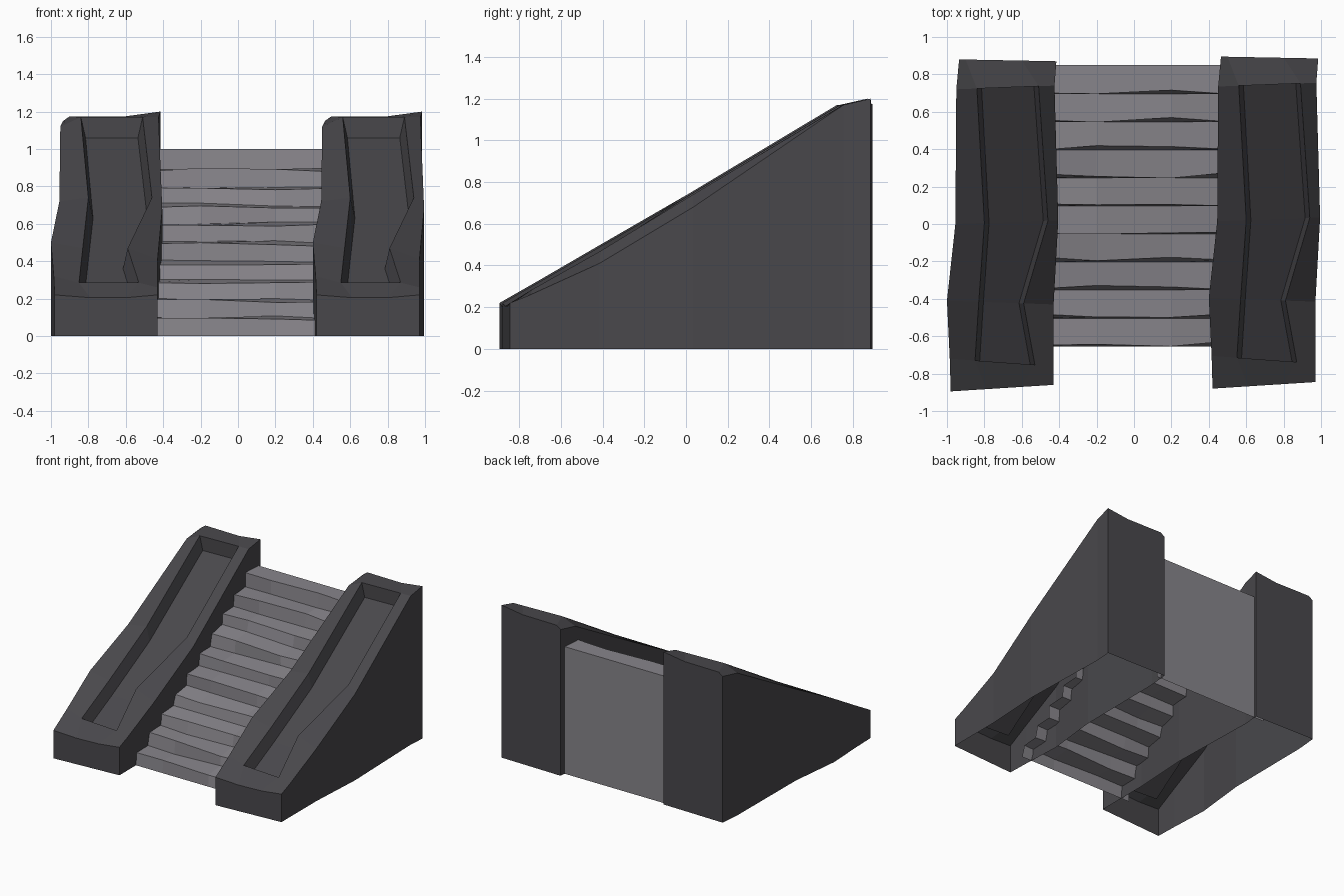
import bpy, bmesh, random

cube = bpy.data.objects.get("Cube")
if cube:
    bpy.data.objects.remove(cube)
random.seed(4)


def material(name, rgb):
    m = bpy.data.materials.new(name)
    m.use_nodes = True
    m.diffuse_color = (*rgb, 1)
    m.node_tree.nodes["Principled BSDF"].inputs["Base Color"].default_value = (*rgb, 1)
    return m


def finish(bm, name, mat, location=(0, 0, 0)):
    mesh = bpy.data.meshes.new(name)
    bm.to_mesh(mesh)
    bm.free()
    mesh.materials.append(mat)
    ob = bpy.data.objects.new(name, mesh)
    ob.location = location
    bpy.context.collection.objects.link(ob)
    return ob


def bridge(bm, row, nxt):
    """Join two equally long rows of vertices with quads."""
    for k in range(len(row) - 1):
        bm.faces.new((row[k], row[k + 1], nxt[k + 1], nxt[k]))


dark_stone = material("dark stone", (0.066, 0.064, 0.071))
light_stone = material("light stone", (0.245, 0.235, 0.258))

# Sloping side wall with a sunken trough, open underneath.
# Station: left y, right y, outer x pair, trough x pair, left z, right z, trough rim z
STATIONS = [
    (-0.895, -0.86, -0.98, -0.43, -0.79, -0.6, 0.22, 0.22, 0.205),
    (-0.72, -0.76, -0.985, -0.43, -0.85, -0.53, 0.32, 0.26, 0.285),
    (-0.41, -0.43, -1.0, -0.43, -0.83, -0.59, 0.5, 0.41, 0.47),
    (0.0, 0.02, -0.955, -0.405, -0.8, -0.46, 0.72, 0.68, 0.74),
    (0.72, 0.74, -0.95, -0.425, -0.84, -0.51, 1.12, 1.17, 1.17),
    (0.88, 0.87, -0.935, -0.415, -0.9, -0.6, 1.15, 1.2, 1.175),
]
TROUGH_DEPTH = 0.11
FLOOR_INSET = 0.025


def side_wall(name, location):
    bm = bmesh.new()
    rows = []
    for yl, yr, xl, xr, il, ir, zl, zr, zi in STATIONS:
        def point(x, z):
            t = (x - xl) / (xr - xl)
            return bm.verts.new((x, yl + t * (yr - yl), z))
        row = [point(xl, 0), point(xl, zl), point(il, zi)]
        if 0 < len(rows) < len(STATIONS) - 1:
            row += [point(il + FLOOR_INSET, zi - TROUGH_DEPTH),
                    point(ir - FLOOR_INSET, zi - TROUGH_DEPTH)]
        row += [point(ir, zi), point(xr, zr), point(xr, 0)]
        rows.append(row)
    rims = [r[:3] + r[-3:] for r in rows]
    bridge(bm, rims[0], rims[1])
    for a, b in zip(rows[1:-2], rows[2:-1]):
        bridge(bm, a, b)
    bridge(bm, rims[-2], rims[-1])
    # End caps and the two end walls of the trough
    bm.faces.new(rows[0][::-1])
    bm.faces.new(rows[-1])
    il, fl, fr, ir = rows[1][2:6]
    bm.faces.new((il, ir, fr, fl))
    bm.faces.new(rows[-2][2:6])
    return finish(bm, name, dark_stone, location)


side_wall("right_side_wall", (0, 0, 0))
side_wall("left_side_wall", (1.4, 0.015, 0))

# Worn flight of steps with a flat back
STEPS, DEPTH, RISE, FRONT = 10, 0.15, 0.1, -0.65
COLUMNS = (-0.5, -0.2, 0.2, 0.5)
bm = bmesh.new()
rows = []
for i in range(STEPS):
    y, z = FRONT + i * DEPTH, i * RISE
    foot, nose = [], []
    for x in COLUMNS:
        wear = random.uniform(-0.006, 0.026)
        drop = random.uniform(0, 0.022) if i < STEPS - 1 else 0
        rise = random.uniform(-0.012, 0.012) if i else 0
        foot.append(bm.verts.new((x, y - 0.004, z + rise)))
        nose.append(bm.verts.new((x, y + wear, z + RISE - drop)))
    rows += [foot, nose]
back = FRONT + STEPS * DEPTH
for z in (STEPS * RISE, 0):
    rows.append([bm.verts.new((x, back, z)) for x in COLUMNS])
for a, b in zip(rows, rows[1:]):
    bridge(bm, a, b)
finish(bm, "steps", light_stone)
